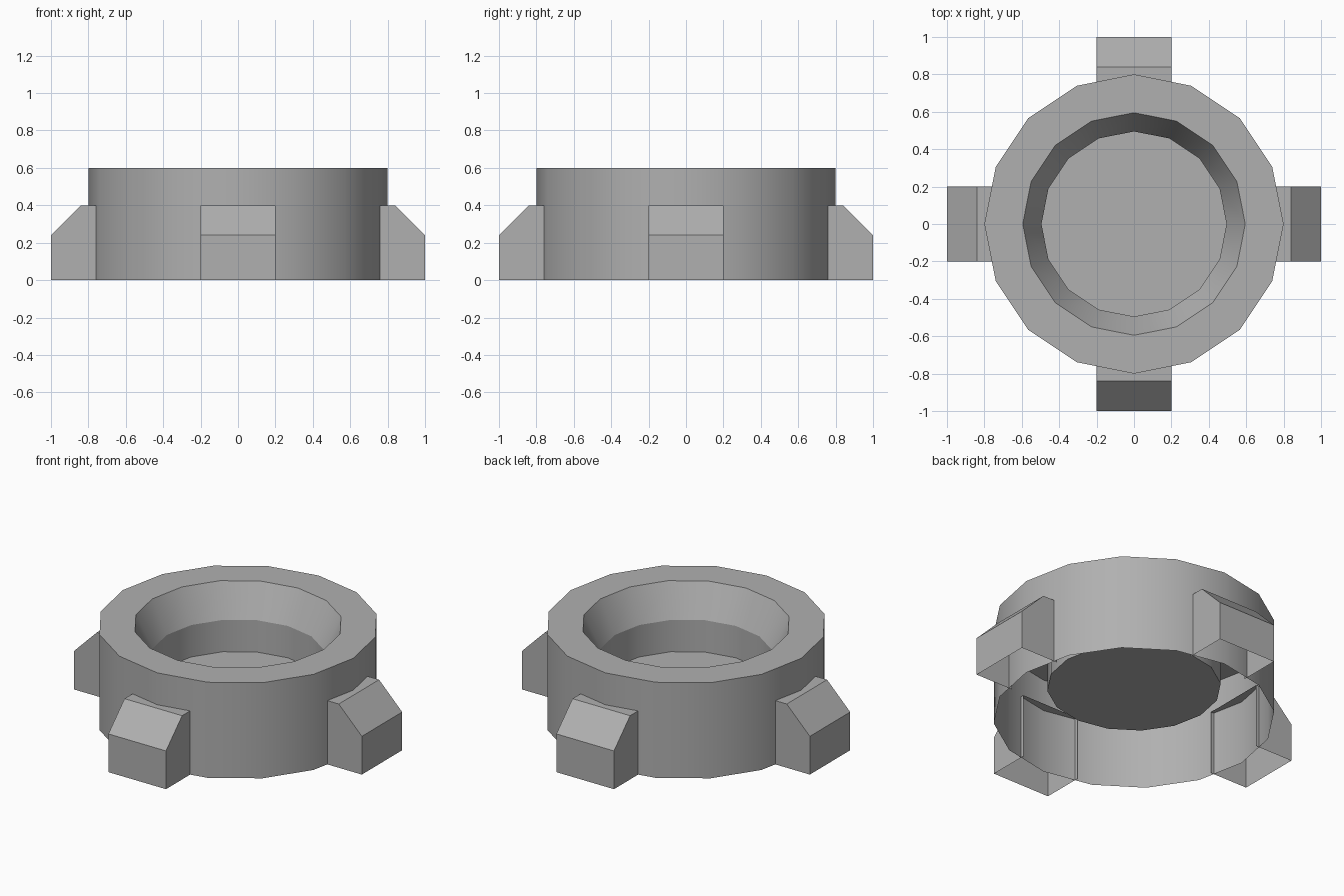
import bpy, bmesh, math

if "Cube" in bpy.data.objects:
    bpy.data.objects.remove(bpy.data.objects["Cube"])

SIDES = 16

grey = bpy.data.materials.new("dark_grey")
grey.diffuse_color = (0.435, 0.435, 0.435, 1.0)
grey.use_nodes = True
grey.node_tree.nodes["Principled BSDF"].inputs["Base Color"].default_value = grey.diffuse_color


def make_object(name, bm, smooth=False):
    mesh = bpy.data.meshes.new(name)
    bm.to_mesh(mesh)
    bm.free()
    mesh.materials.append(grey)
    obj = bpy.data.objects.new(name, mesh)
    bpy.context.collection.objects.link(obj)
    if smooth:
        bpy.ops.object.select_all(action='DESELECT')
        obj.select_set(True)
        bpy.context.view_layer.objects.active = obj
        bpy.ops.object.shade_smooth_by_angle(angle=math.radians(24))
    return obj


# Ring: outer wall, flat rim, sloped lip, inner wall and floor (open underneath)
bm = bmesh.new()
profile = [(0.8, 0.0), (0.8, 0.6), (0.595, 0.6), (0.495, 0.4), (0.495, 0.2)]
rings = [[bm.verts.new((r * math.cos(i * math.tau / SIDES),
                        r * math.sin(i * math.tau / SIDES), z))
          for i in range(SIDES)] for r, z in profile]
for low, high in zip(rings, rings[1:]):
    for i in range(SIDES):
        j = (i + 1) % SIDES
        bm.faces.new((low[i], low[j], high[j], high[i]))
bm.faces.new(rings[-1])
make_object("ring_body", bm, smooth=True)


# Lugs: chamfered blocks around the wall, open underneath and on the inner end
def lug(name, angle):
    bm = bmesh.new()
    section = [(0.74, 0.4), (0.84, 0.4), (1.0, 0.24), (1.0, 0.0), (0.74, 0.0)]
    left = [bm.verts.new((x, -0.2, z)) for x, z in section]
    right = [bm.verts.new((x, 0.2, z)) for x, z in section]
    bm.faces.new(left[::-1])
    bm.faces.new(right)
    for i in range(3):
        bm.faces.new((left[i], left[i + 1], right[i + 1], right[i]))
    bmesh.ops.recalc_face_normals(bm, faces=bm.faces)
    make_object(name, bm).rotation_euler.z = angle


for i, side in enumerate(("right", "back", "left", "front")):
    lug(side + "_lug", i * math.pi / 2)
